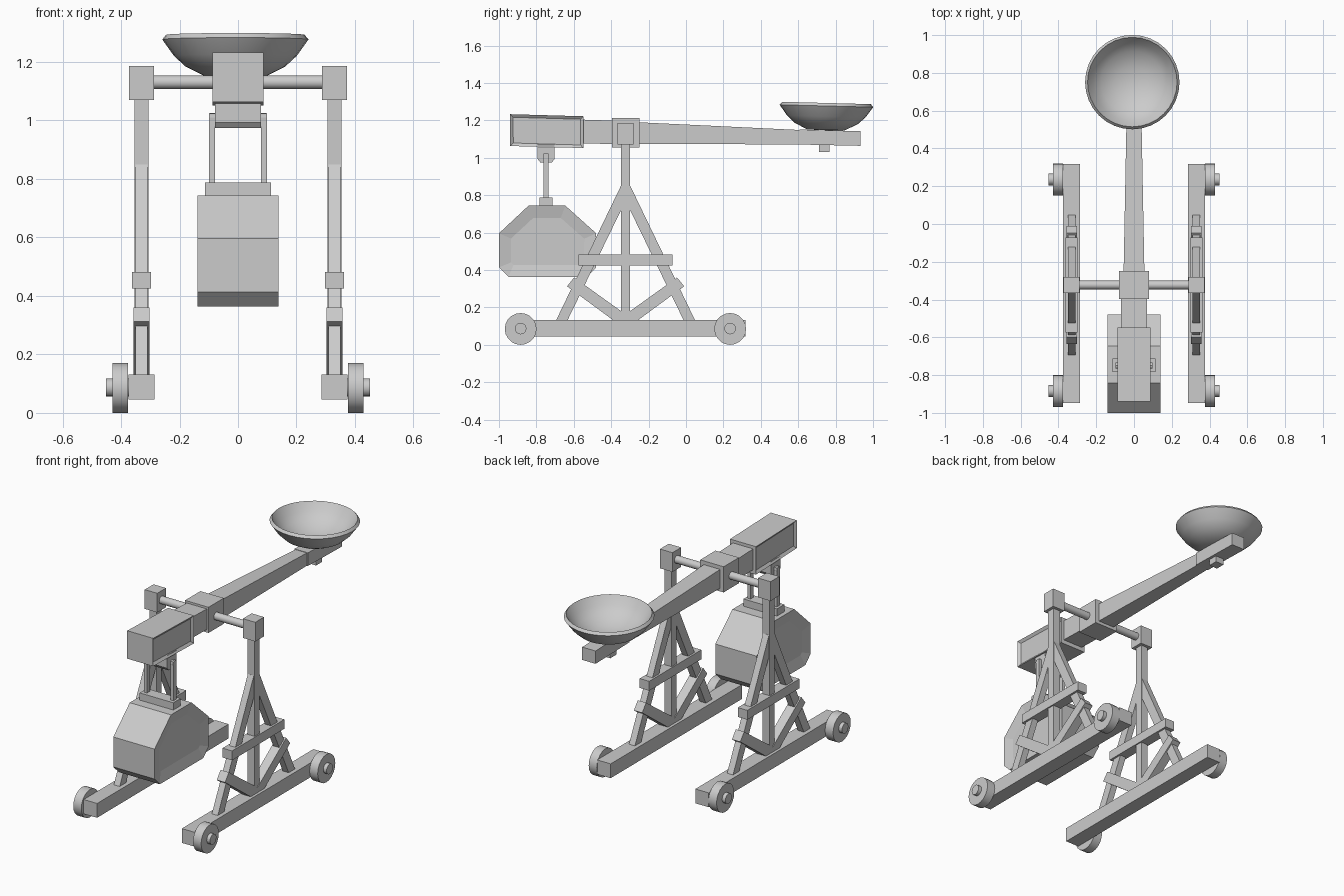
import bpy, bmesh
from math import radians, pi
from mathutils import Matrix, Vector

if "Cube" in bpy.data.objects:
    bpy.data.objects.remove(bpy.data.objects["Cube"])

grey = bpy.data.materials.new("plain_grey")
grey.use_nodes = True
grey.diffuse_color = (0.6, 0.6, 0.6, 1)
grey.node_tree.nodes["Principled BSDF"].inputs["Base Color"].default_value = (0.6, 0.6, 0.6, 1)

POST_X, POST_Y = 0.33, -0.323
BEAM_Z = 1.131
WEIGHT_Y = -0.748


def finish(name, bm, smooth=False):
    bmesh.ops.recalc_face_normals(bm, faces=bm.faces)
    mesh = bpy.data.meshes.new(name)
    bm.to_mesh(mesh)
    bm.free()
    mesh.materials.append(grey)
    obj = bpy.data.objects.new(name, mesh)
    bpy.context.collection.objects.link(obj)
    if smooth:
        bpy.ops.object.select_all(action='DESELECT')
        obj.select_set(True)
        bpy.context.view_layer.objects.active = obj
        bpy.ops.object.shade_smooth_by_angle(angle=radians(30))
    return obj


def prism(name, profile, x, half, panel=0, depth=0):
    """Extrude a (y, z) outline along x; optionally sink a panel in both sides."""
    bm = bmesh.new()
    face = bm.faces.new([bm.verts.new((x - half, y, z)) for y, z in profile])
    moved = bmesh.ops.extrude_face_region(bm, geom=[face])["geom"]
    bmesh.ops.translate(bm, vec=(2 * half, 0, 0),
                        verts=[v for v in moved if isinstance(v, bmesh.types.BMVert)])
    bmesh.ops.recalc_face_normals(bm, faces=bm.faces)
    if panel:
        sides = [f for f in bm.faces if abs(f.normal.x) > 0.9]
        bmesh.ops.inset_individual(bm, faces=sides, thickness=panel, depth=-depth)
    return finish(name, bm)


def box(name, x, half, y0, y1, z0, z1):
    return prism(name, [(y0, z0), (y1, z0), (y1, z1), (y0, z1)], x, half)


def rod(name, x0, x1, y, z, radius, sides=16, smooth=False):
    """Cylinder running along x."""
    bm = bmesh.new()
    place = Matrix.Translation(((x0 + x1) / 2, y, z)) @ Matrix.Rotation(pi / 2, 4, 'Y')
    bmesh.ops.create_cone(bm, cap_ends=True, segments=sides, radius1=radius,
                          radius2=radius, depth=abs(x1 - x0), matrix=place)
    return finish(name, bm, smooth)


# Side frames
for side, word in ((1, "left"), (-1, "right")):
    x = side * POST_X
    box(word + "_rail", x, 0.045, -0.947, 0.317, 0.045, 0.132)
    box(word + "_post", x, 0.024, POST_Y - 0.024, POST_Y + 0.024, 0.13, 1.08)
    box(word + "_post_cap", x, 0.042, POST_Y - 0.042, POST_Y + 0.042, 1.07, 1.187)
    box(word + "_crossbar", x, 0.032, POST_Y - 0.251, POST_Y + 0.251, 0.425, 0.482)
    # Sloping legs and braces, mirrored front to back
    for d, end in ((-1, "front"), (1, "back")):
        leg = [(0.372, 0.13), (0.311, 0.13), (0, 0.77), (0, 0.85), (0.025, 0.85)]
        brace = [(0.275, 0.36), (0.313, 0.313), (0.064, 0.13), (0, 0.13), (0, 0.163)]
        prism(f"{word}_{end}_leg", [(POST_Y + d * y, z) for y, z in leg], x, 0.02)
        prism(f"{word}_{end}_brace", [(POST_Y + d * y, z) for y, z in brace], x, 0.028)
    # Wheels with hubs
    for y, end in ((-0.884, "front"), (0.236, "back")):
        rod(f"{word}_{end}_wheel", side * 0.376, side * 0.43, y, 0.085, 0.085, 20, True)
        rod(f"{word}_{end}_hub", side * 0.36, side * 0.452, y, 0.087, 0.031, 16, True)

# Pivot axle and collar
rod("axle", -0.3, 0.3, POST_Y, BEAM_Z, 0.023, 16, True)
box("beam_collar", 0, 0.079, -0.396, -0.249, 1.056, 1.212)

# Throwing beam
prism("beam_butt", [(-0.56, 1.077), (-0.3, 1.072), (-0.3, 1.196), (-0.56, 1.204)], 0, 0.068)
prism("beam_head", [(-0.94, 1.063), (-0.548, 1.052), (-0.548, 1.222), (-0.94, 1.233)],
      0, 0.087, 0.023, 0.012)
arm = prism("beam_arm", [(-0.3, 1.075), (0.64, 1.071), (0.64, 1.147), (-0.3, 1.192)], 0, 0.056)
for v in arm.data.vertices:
    if v.co.y > 0:
        v.co.x *= 0.68
prism("beam_tip", [(0.607, 1.071), (0.933, 1.064), (0.933, 1.142), (0.607, 1.151)], 0, 0.045)
box("tip_peg", 0, 0.028, 0.71, 0.768, 1.03, 1.08)

# Bowl: lathed cross-section, tipped slightly backwards
section = [(0, -0.13), (0.1, -0.128), (0.17, -0.093), (0.21, -0.056), (0.25, 0),
           (0.237, 0.016), (0.205, -0.032), (0.165, -0.068), (0.09, -0.105), (0, -0.115)]
bm = bmesh.new()
points = [bm.verts.new((r, 0, z)) for r, z in section]
edges = [bm.edges.new(pair) for pair in zip(points, points[1:])]
bmesh.ops.spin(bm, geom=points + edges, cent=(0, 0, 0), axis=(0, 0, 1),
               angle=2 * pi, steps=32, use_duplicate=False)
bmesh.ops.remove_doubles(bm, verts=bm.verts, dist=0.0005)
bm.transform(Matrix.Translation((-0.009, 0.751, 1.277)) @ Matrix.Rotation(radians(-1.5), 4, 'X'))
finish("bowl", bm, True)

# Counterweight hanger
prism("hanger_bracket", [(WEIGHT_Y + a, z) for a, z in
      ((-0.045, 1.07), (-0.045, 0.993), (-0.03, 0.974), (0.03, 0.974), (0.045, 0.993), (0.045, 1.07))],
      0, 0.079)
rod("hanger_pin", -0.098, 0.098, WEIGHT_Y, 1.01, 0.016, 12, True)
for side, word in ((1, "left"), (-1, "right")):
    box(word + "_hanger_rod", side * 0.089, 0.0095, WEIGHT_Y - 0.014, WEIGHT_Y + 0.014, 0.78, 1.024)
box("hanger_plate", 0, 0.113, WEIGHT_Y - 0.035, WEIGHT_Y + 0.035, 0.73, 0.788)

# Counterweight
prism("counterweight", [(-1.0, 0.596), (-0.842, 0.744), (-0.645, 0.744), (-0.48, 0.596),
                        (-0.48, 0.414), (-0.532, 0.363), (-0.949, 0.363), (-1.0, 0.414)],
      0, 0.139, 0.07, 0.015)
